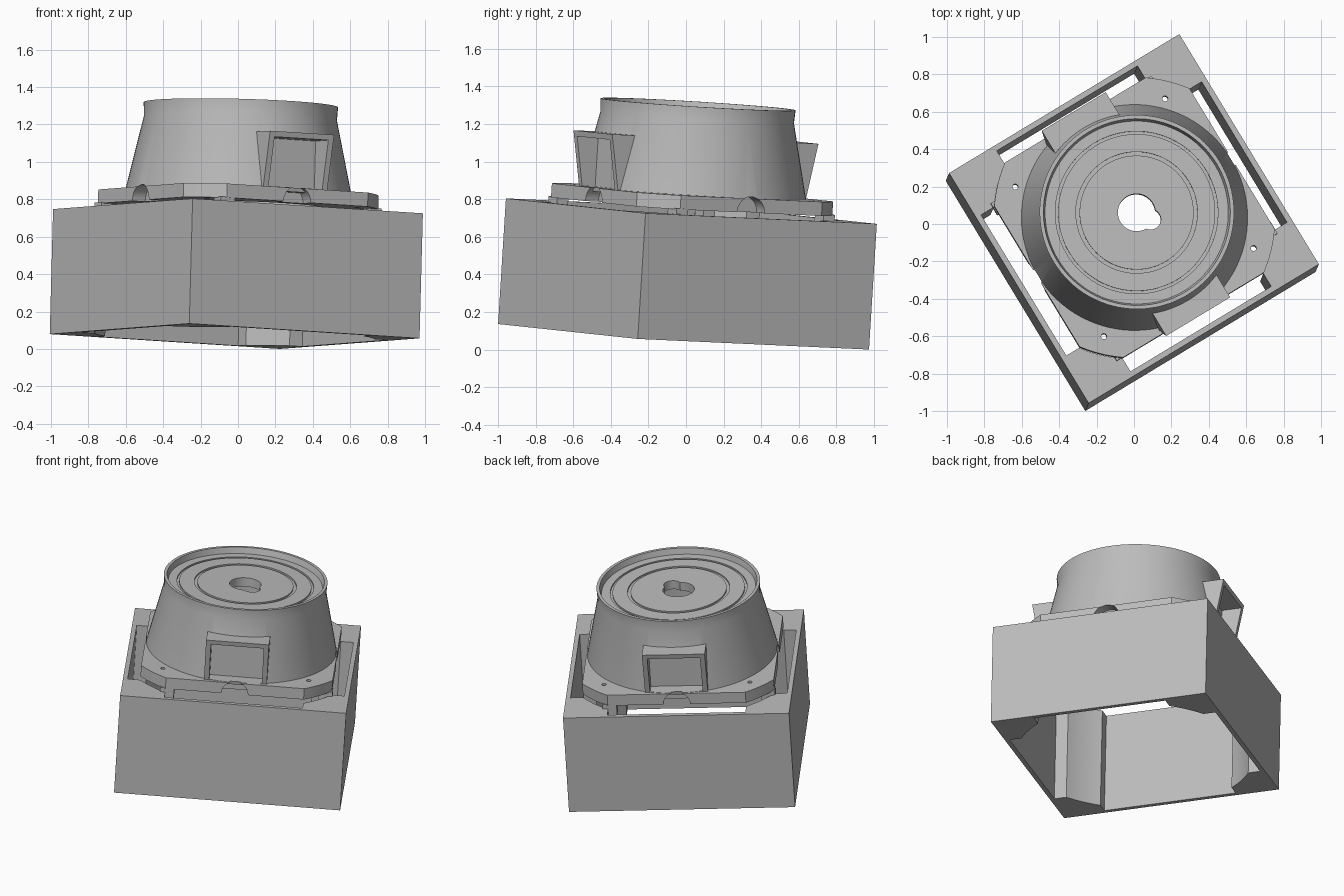
import bpy, bmesh, math
from mathutils import Matrix, Vector

cube = bpy.data.objects.get("Cube")
if cube:
    bpy.data.objects.remove(cube)

grey = bpy.data.materials.new("plain grey")
grey.use_nodes = True
COLOUR = (0.5, 0.5, 0.5, 1)
grey.diffuse_color = COLOUR
grey.node_tree.nodes["Principled BSDF"].inputs["Base Color"].default_value = COLOUR

# Tilted frame in which the whole model stands
across = Vector((0.855, 0.516, -0.055)).normalized()
normal = across.cross(Vector((-0.53, 0.848, -0.0385))).normalized()
frame = Matrix((across, normal.cross(across), normal)).transposed().to_4x4()
frame.translation = (-0.018, -0.013, 0.068)

parts = []


def make(name, bm, helper=False):
    bmesh.ops.recalc_face_normals(bm, faces=bm.faces)
    mesh = bpy.data.meshes.new(name)
    bm.to_mesh(mesh)
    bm.free()
    mesh.materials.append(grey)
    obj = bpy.data.objects.new(name, mesh)
    bpy.context.collection.objects.link(obj)
    obj.hide_render = helper
    if not helper:
        parts.append(obj)
    return obj


def prism(name, outline, low, high, turn=None, helper=False):
    """Extrude a flat outline from low to high, then optionally turn it."""
    bm = bmesh.new()
    face = bm.faces.new([bm.verts.new((x, y, low)) for x, y in outline])
    new = bmesh.ops.extrude_face_region(bm, geom=[face])["geom"]
    top = [v for v in new if isinstance(v, bmesh.types.BMVert)]
    bmesh.ops.translate(bm, verts=top, vec=(0, 0, high - low))
    if turn:
        bmesh.ops.transform(bm, matrix=turn, verts=bm.verts)
    return make(name, bm, helper)


def lathe(name, profile, steps=96):
    bm = bmesh.new()
    rings = []
    for i in range(steps):
        a = 2 * math.pi * i / steps
        rings.append([bm.verts.new((r * math.cos(a), r * math.sin(a), z)) for r, z in profile])
    n = len(profile)
    for i in range(steps):
        a, b = rings[i], rings[(i + 1) % steps]
        for j in range(n):
            k = (j + 1) % n
            bm.faces.new((a[j], b[j], b[k], a[k]))
    return make(name, bm)


def circle(r, x=0, y=0, steps=32):
    angles = [2 * math.pi * i / steps for i in range(steps)]
    return [(x + r * math.cos(a), y + r * math.sin(a)) for a in angles]


def rectangle(x, y):
    return [(-x, -y), (x, -y), (x, y), (-x, y)]


def four_corners(points):
    """Repeat a corner outline round the four quadrants."""
    out = []
    for q in range(4):
        c, s = round(math.cos(q * math.pi / 2)), round(math.sin(q * math.pi / 2))
        out += [(x * c - y * s, x * s + y * c) for x, y in points]
    return out


def cut(target, cutters):
    bpy.context.view_layer.objects.active = target
    for c in cutters:
        mod = target.modifiers.new("cut", "BOOLEAN")
        mod.operation, mod.solver, mod.object = "DIFFERENCE", "EXACT", c
        bpy.ops.object.modifier_apply(modifier=mod.name)


HALF, INNER, FLAT, EDGE = 0.72, 0.69, 0.44, 0.61
BOX_TOP, FLANGE_LOW, FLANGE_TOP = 0.67, 0.695, 0.77
start = math.atan2(FLAT, EDGE)
radius = math.hypot(FLAT, EDGE)
arc = []
for i in range(9):
    a = start + (math.pi / 2 - 2 * start) * i / 8
    arc.append((radius * math.cos(a), radius * math.sin(a)))

# Open box with solid corner posts
box = prism("box", rectangle(HALF, HALF), 0, BOX_TOP)
opening = four_corners([(INNER, FLAT)] + arc + [(FLAT, INNER)])
box_cutter = prism("box_cutter", opening, -0.1, 0.9, helper=True)
cut(box, [box_cutter])

# Flange and the hollow cone with its grooved top
flange = prism("flange", four_corners(arc), FLANGE_LOW, FLANGE_TOP)
cone = lathe("cone", [
    (0.1, 1.14), (0.1, 1.2),
    (0.305, 1.2), (0.305, 1.19), (0.325, 1.19), (0.325, 1.2),
    (0.42, 1.2), (0.42, 1.19), (0.435, 1.19), (0.435, 1.2),
    (0.49, 1.2), (0.5, 1.24), (0.52, 1.24), (0.516, 1.17),
    (0.605, FLANGE_TOP), (0.605, 0.76), (0.47, 0.76), (0.47, 1.14)])

helpers = [box_cutter]
bore = prism("bore_cutter", circle(0.47, steps=96), 0.5, 0.9, helper=True)
lobe = prism("lobe_cutter", circle(0.055, 0.045, -0.07), 1.1, 1.3, helper=True)
flange_cutters = [bore]
cone_cutters = [lobe]
helpers += [bore, lobe]

# Screw holes
for x, y in four_corners([(0.47, 0.46)]):
    hole = prism("screw_cutter", circle(0.015, x, y, 12), 0.6, 0.9, helper=True)
    flange_cutters.append(hole)
    helpers.append(hole)

# Arched notches in the four flange sides
stand = Matrix(((0, 0, 1, 0), (1, 0, 0, 0), (0, 1, 0, 0), (0, 0, 0, 1)))
for q in range(4):
    turn = Matrix.Rotation(q * math.pi / 2, 4, "Z") @ stand
    arch = prism("arch_cutter", circle(0.085, 0, FLANGE_LOW), 0.53, 0.8, turn, True)
    flange_cutters.append(arch)
    cone_cutters.append(arch)
    helpers.append(arch)

# Two framed ports, front and back, with slanted mouths
sideways = Matrix(((0, 0, 1, 0), (-1, 0, 0, 0), (0, 1, 0, 0), (0, 0, 0, 1)))
shape = [(0.485, 0.75), (0.582, 0.75), (0.642, 1.065), (0.485, 1.065)]
recess = [(0.505, FLANGE_TOP + 0.002), (0.75, FLANGE_TOP + 0.002), (0.75, 1.035), (0.505, 1.035)]
for name, angle in (("front_port", 0), ("back_port", math.pi)):
    turn = Matrix.Rotation(angle, 4, "Z") @ sideways
    port = prism(name, shape, -0.2, 0.2, turn)
    mouth = prism("mouth_cutter", recess, -0.168, 0.168, turn, True)
    cut(port, [mouth])
    cone_cutters.append(mouth)
    helpers.append(mouth)

cut(flange, flange_cutters)
cut(cone, cone_cutters)

# Short legs between flange and corner posts
for i, (x, y) in enumerate(four_corners([(0.43, 0.57)])):
    outline = [(x + a, y + b) for a, b in rectangle(0.045, 0.035)]
    prism(f"leg_{i + 1}", outline, 0.62, FLANGE_LOW + 0.005)

for h in helpers:
    bpy.data.objects.remove(h)

# Smooth the round parts and tilt everything into place
for obj in parts:
    obj.matrix_world = frame
    bpy.ops.object.select_all(action="DESELECT")
    obj.select_set(True)
    bpy.context.view_layer.objects.active = obj
    bpy.ops.object.shade_smooth_by_angle(angle=math.radians(25))
